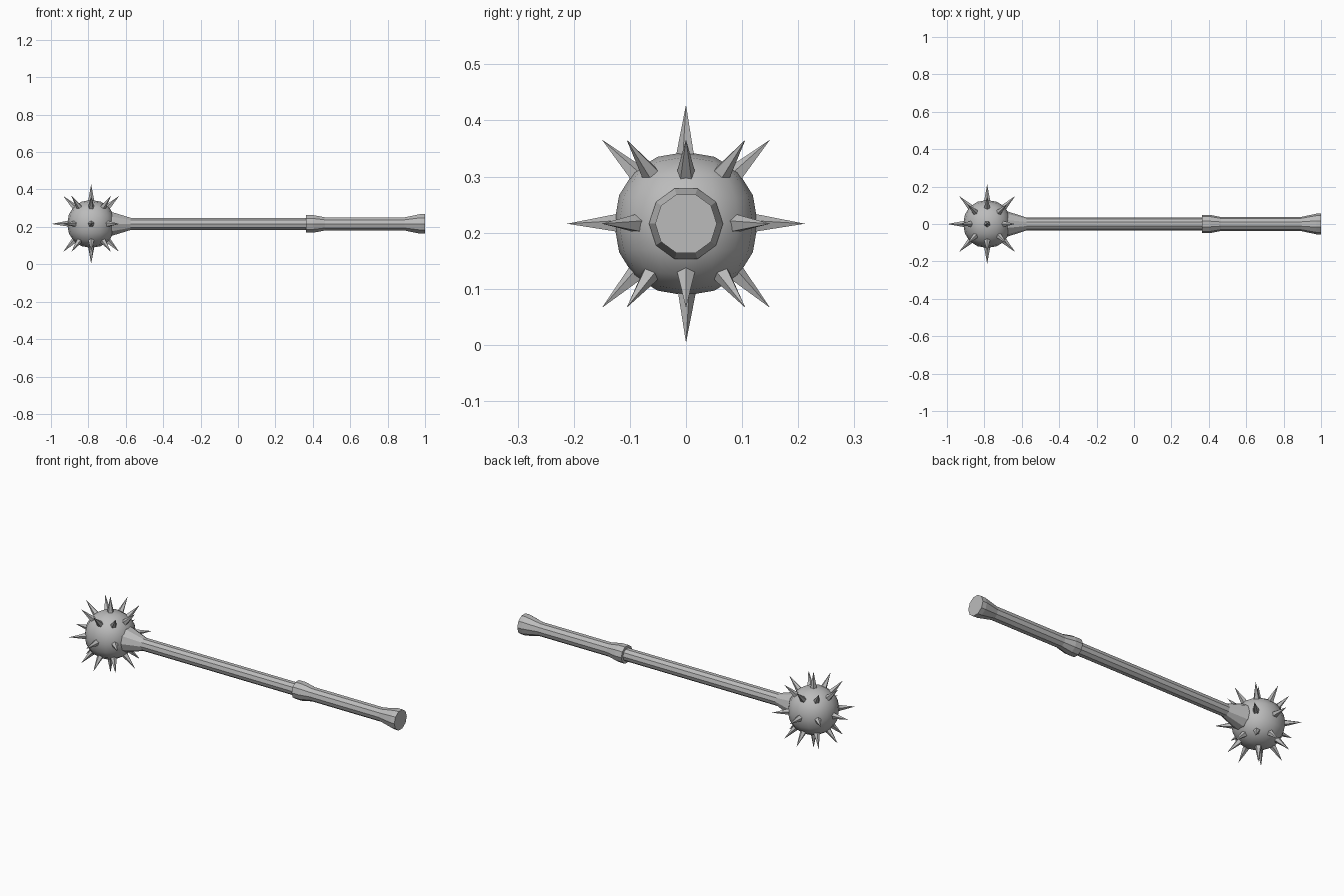
import bpy
from math import pi, cos, sin
from mathutils import Vector

if "Cube" in bpy.data.objects:
    bpy.data.objects.remove(bpy.data.objects["Cube"])

HEAD = Vector((-0.785, 0, 0.216))
SIDES = 10

steel = bpy.data.materials.new("grey steel")
steel.use_nodes = True
steel.diffuse_color = (0.5, 0.5, 0.5, 1)
steel.node_tree.nodes["Principled BSDF"].inputs["Base Color"].default_value = (0.5, 0.5, 0.5, 1)


def finish(name):
    ob = bpy.context.object
    ob.name = ob.data.name = name
    ob.data.materials.append(steel)
    return ob


def turned_part(name, profile):
    """Closed ten-sided shape along x from (x, radius) pairs."""
    verts = [(x, r * cos(2 * pi * i / SIDES), HEAD.z + r * sin(2 * pi * i / SIDES))
             for x, r in profile for i in range(SIDES)]
    faces = [(a + i, a + (i + 1) % SIDES, a + SIDES + (i + 1) % SIDES, a + SIDES + i)
             for a in range(0, SIDES * (len(profile) - 1), SIDES) for i in range(SIDES)]
    last = len(verts) - SIDES
    faces += [tuple(reversed(range(SIDES))), tuple(range(last, last + SIDES))]
    # wind the faces outward
    faces = [tuple(reversed(f)) for f in faces]
    mesh = bpy.data.meshes.new(name)
    mesh.from_pydata(verts, [], [tuple(reversed(f)) for f in faces])
    mesh.materials.append(steel)
    ob = bpy.data.objects.new(name, mesh)
    bpy.context.collection.objects.link(ob)


# Round head: a cube subdivided into a ball
bpy.ops.mesh.primitive_cube_add(size=2, location=HEAD)
ball = finish("head")
sub = ball.modifiers.new("round", "SUBSURF")
sub.levels = sub.render_levels = 2
bpy.ops.object.modifier_apply(modifier="round")
reach = max(v.co.x for v in ball.data.vertices)
for v in ball.data.vertices:
    v.co *= 0.128 / reach
bpy.ops.object.shade_smooth()

# Spikes: two poles and three rings of eight, leaving room for the shaft
directions = [Vector((0, 0, 1)), Vector((0, 0, -1))]
for lat in (-pi / 4, 0, pi / 4):
    for k in range(8):
        if lat or k:
            az = k * pi / 4
            directions.append(Vector((cos(lat) * cos(az), cos(lat) * sin(az), sin(lat))))
for d in directions:
    bpy.ops.mesh.primitive_cone_add(vertices=5, radius1=0.02, radius2=0, depth=0.102,
                                    location=HEAD + d * 0.161,
                                    rotation=d.to_track_quat("Z", "Y").to_euler())
    finish("spike")

# Shaft with a flared socket, and a grip with a collar and flared pommel
turned_part("shaft", [(-0.70, 0.066), (-0.672, 0.066), (-0.575, 0.0345), (0.40, 0.0345)])
turned_part("grip", [(0.364, 0.049), (0.405, 0.049), (0.465, 0.037), (0.89, 0.037),
                     (0.975, 0.055), (1.0, 0.055)])
